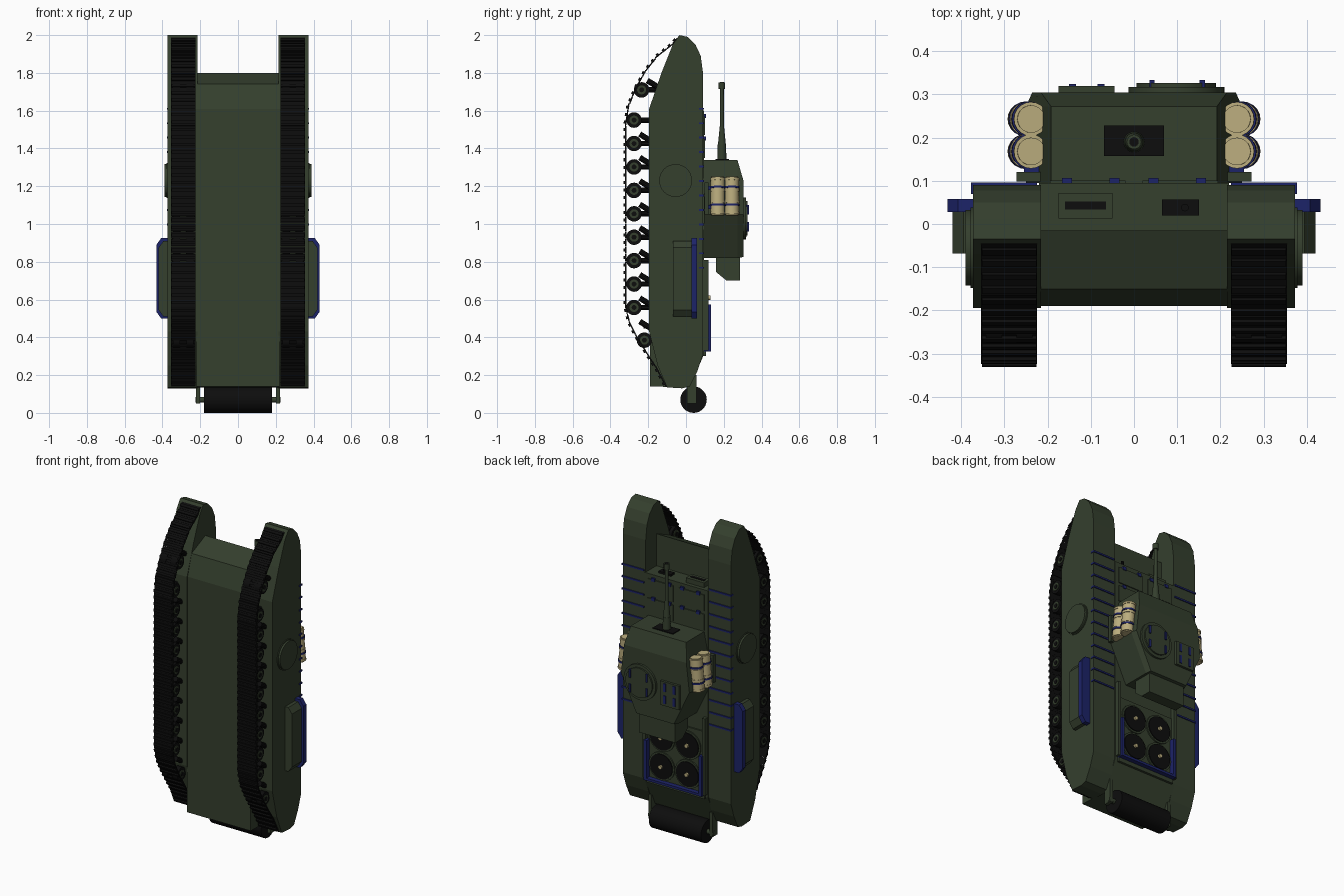
import bpy, bmesh, math
from mathutils import Vector, Matrix

if "Cube" in bpy.data.objects:
    bpy.data.objects.remove(bpy.data.objects["Cube"])

def material(name, rgb):
    m = bpy.data.materials.new(name)
    m.diffuse_color = (*rgb, 1)
    m.use_nodes = True
    m.node_tree.nodes["Principled BSDF"].inputs["Base Color"].default_value = m.diffuse_color
    return m

GREEN = material("olive_paint", (0.035, 0.05, 0.027))
BLACK = material("dark_rubber", (0.004, 0.004, 0.004))
BLUE = material("blue_trim", (0.012, 0.017, 0.14))
TAN = material("tan_barrel", (0.5, 0.42, 0.21))

def finish(name, bm, mat, smooth=False):
    bmesh.ops.recalc_face_normals(bm, faces=bm.faces)
    me = bpy.data.meshes.new(name)
    bm.to_mesh(me)
    bm.free()
    ob = bpy.data.objects.new(name, me)
    bpy.context.collection.objects.link(ob)
    me.materials.append(mat)
    if smooth:
        bpy.ops.object.select_all(action='DESELECT')
        ob.select_set(True)
        bpy.context.view_layer.objects.active = ob
        bpy.ops.object.shade_smooth_by_angle(angle=math.radians(35))
    return ob

def loft(name, rings, mat):
    """Closed solid through rings of equal point count."""
    bm = bmesh.new()
    vs = [[bm.verts.new(p) for p in r] for r in rings]
    n = len(vs[0])
    for a, b in zip(vs, vs[1:]):
        for i in range(n):
            bm.faces.new((a[i], a[(i + 1) % n], b[(i + 1) % n], b[i]))
    bm.faces.new(vs[0])
    bm.faces.new(vs[-1])
    return finish(name, bm, mat)

def side_prism(name, yz, x0, x1, mat):
    return loft(name, [[(x, y, z) for y, z in yz] for x in (x0, x1)], mat)

def add_box(bm, x, y, z, rot=None):
    c = Vector((sum(x) / 2, sum(y) / 2, sum(z) / 2))
    s = Matrix.Diagonal((abs(x[1] - x[0]), abs(y[1] - y[0]), abs(z[1] - z[0]), 1))
    bmesh.ops.create_cube(bm, size=1, matrix=Matrix.Translation(c) @ (rot or Matrix()) @ s)

def box(name, x, y, z, mat):
    bm = bmesh.new()
    add_box(bm, x, y, z)
    return finish(name, bm, mat)

def rod(name, p, q, r, mat, r2=None, n=20):
    p, q = Vector(p), Vector(q)
    d = q - p
    bm = bmesh.new()
    m = Matrix.Translation((p + q) / 2) @ d.to_track_quat('Z', 'Y').to_matrix().to_4x4()
    bmesh.ops.create_cone(bm, cap_ends=True, segments=n, radius1=r,
                          radius2=r if r2 is None else r2, depth=d.length, matrix=m)
    return finish(name, bm, mat, True)

def walk(path, count):
    """Evenly spaced points and directions along a polyline."""
    pts = [Vector(p) for p in path]
    segs = list(zip(pts, pts[1:]))
    total = sum((b - a).length for a, b in segs)
    for i in range(count):
        t = (i + 0.5) * total / count
        for a, b in segs:
            l = (b - a).length
            if t <= l:
                yield a.lerp(b, t / l), (b - a).normalized(), total / count
                break
            t -= l

# central hull with nose step and driver's plate
side_prism("hull", [(-.19, .14), (-.19, 1.61), (-.15, 1.74), (-.015, 1.80), (-.015, 1.6),
                    (.095, 1.6), (.095, .31), (.02, .135)], -.22, .22, GREEN)

POD = [(-.035, 2.0), (.01, 1.99), (.05, 1.95), (.078, 1.89), (.09, 1.8), (.09, .31), (.06, .22),
       (.02, .14), (-.02, .13), (-.10, .135), (-.15, .25), (-.195, .43), (-.195, 1.61),
       (-.13, 1.80), (-.07, 1.95)]
TRACK = [(-.045, 1.985), (-.08, 1.945), (-.15, 1.89), (-.215, 1.81), (-.27, 1.71), (-.305, 1.62), (-.319, 1.53),
         (-.319, .56), (-.30, .48), (-.265, .41), (-.21, .32), (-.155, .235), (-.105, .14)]
WHEELS = [(-.275, 1.55 - .124 * i) for i in range(9)] + [(-.235, 1.71), (-.22, .385)]

for s, side in ((1, "right"), (-1, "left")):
    # track pod, skirt details
    side_prism(f"track_pod_{side}", POD, s * .215, s * .373, GREEN)
    rod(f"side_door_{side}", (s * .37, -.055, 1.23), (s * .39, -.055, 1.23), .087, GREEN, n=32)
    rod(f"side_door_rim_{side}", (s * .37, -.055, 1.23), (s * .378, -.055, 1.23), .093, GREEN, n=32)

    # track links
    bm = bmesh.new()
    for p, d, l in walk(TRACK, 50):
        rot = Matrix.Rotation(math.atan2(-d.y, -d.x) + math.pi / 2, 4, 'X')
        for w, th, ln, off in ((.13, .007, l * .98, 0), (.126, .016, l * .4, .004)):
            nrm = Vector((d.y, -d.x)) * off
            y, z = p + nrm
            add_box(bm, (s * .289 - w / 2, s * .289 + w / 2), (y - th / 2, y + th / 2),
                    (z - ln / 2, z + ln / 2), rot)
    finish(f"track_{side}", bm, BLACK)

    # road wheels, swing arms and springs
    for i, (y, z) in enumerate(WHEELS):
        for k, (a, b) in enumerate(((.235, .272), (.306, .343))):
            rod(f"wheel_{side}_{i}_{k}", (s * a, y, z), (s * b, y, z), .041, BLACK)
        rod(f"wheel_hub_{side}_{i}", (s * .23, y, z), (s * .346, y, z), .024, GREEN)
        rod(f"wheel_axle_{side}_{i}", (s * .226, y, z), (s * .35, y, z), .013, BLACK, n=12)
        if i < 10:
            rod(f"swing_arm_{side}_{i}", (s * .289, y, z), (s * .289, -.15, z), .014, BLACK, n=10)
            for x in (.26, .32):
                rod(f"spring_{side}_{i}", (s * x, y + .03, z + .05 - .124 * (i < 9)),
                    (s * x, y + .095, z + .01 - .124 * (i < 9)), .015, BLACK, n=10)
    rod(f"rear_stub_{side}", (s * .289, -.225, .46), (s * .289, -.18, .46), .014, BLACK, n=10)

    # side intake boxes with blue lid
    for nm, xo, y0, y1, z0, z1, mat in (("intake_box", .42, -.068, .03, .51, .91, GREEN),
                                        ("intake_lid", .432, .028, .058, .50, .925, BLUE)):
        plan = [(.36, z0), (xo - .025, z0), (xo, z0 + .035), (xo, z1 - .035), (xo - .025, z1), (.36, z1)]
        loft(f"{nm}_{side}", [[(s * x, y, z) for x, z in plan] for y in (y0, y1)], mat)

    # fender straps
    for i in range(12):
        z = 1.61 - .0765 * i
        box(f"fender_strap_{side}_{i}", (s * .225, s * .377), (.07, .096), (z - .005, z + .005), BLUE)

    # barrels strapped to the turret
    for j, y in enumerate((.168, .243)):
        f, b = Vector((s * .238, y, 1.25)), Vector((s * .254, y, 1.045))
        rod(f"barrel_{side}_{j}", f.lerp(b, .04), f.lerp(b, .96), .037, TAN)
        rod(f"barrel_ends_{side}_{j}", f, b, .032, TAN)
        for k, t in enumerate((.06, .35, .65, .94)):
            rod(f"barrel_hoop_{side}_{j}_{k}", f.lerp(b, t - .03), f.lerp(b, t + .03), .0395, TAN)
        for k, t in enumerate((.27, .73)):
            rod(f"barrel_strap_{side}_{j}_{k}", f.lerp(b, t - .025), f.lerp(b, t + .025), .041, BLUE)
    box(f"barrel_rack_{side}", (s * .2, s * .272), (.098, .12), (1.05, 1.22), GREEN)
    for z in (1.09, 1.19):
        box(f"rack_clip_{side}", (s * .2, s * .255), (.118, .135), (z - .01, z + .01), BLUE)

    # engine deck posts and blue guard
    box(f"deck_post_{side}", (s * .195, s * .215), (.09, .12), (.33, .81), GREEN)
    box(f"deck_guard_{side}", (s * .18, s * .2), (.09, .133), (.33, .575), BLUE)

    # engine fans
    for z in (.43, .61):
        rod(f"fan_ring_{side}", (s * .09, .09, z), (s * .09, .112, z), .088, GREEN, n=28)
        rod(f"fan_{side}", (s * .09, .09, z), (s * .09, .118, z), .077, BLACK, n=28)
        rod(f"fan_hub_{side}", (s * .09, .11, z), (s * .09, .13, z), .012, TAN, n=12)

    # front hatches on the deck with hinges
    for z in (1.40, 1.52):
        box(f"deck_hatch_{side}", (s * .02, s * .195), (.09, .101), (z - .05, z + .05), GREEN)
        for x in (.045, .155):
            box(f"hatch_hinge_{side}", (s * (x - .012), s * (x + .012)), (.09, .106),
                (z + .042, z + .062), BLUE)

    # rear roller bracket
    box(f"roller_bracket_{side}", (s * .2, s * .222), (.005, .055), (.05, .2), GREEN)

box("deck_guard_rear", (-.2, .2), (.09, .133), (.325, .34), BLUE)
box("engine_deck", (-.19, .19), (.09, .104), (.33, .72), GREEN)
box("deck_step", (-.2, .2), (.09, .105), (.3, .33), GREEN)

# rear roller
rod("roller", (-.18, .04, .07), (.18, .04, .07), .07, BLACK, n=28)
rod("roller_axle", (-.225, .04, .07), (.225, .04, .07), .015, GREEN, n=12)

# driver's plate fittings
box("vision_frame", (-.175, -.05), (.013, .072), (1.59, 1.63), GREEN)
box("vision_slit", (-.16, -.065), (.033, .052), (1.6, 1.633), BLACK)
box("front_gun_mount", (.065, .15), (.02, .057), (1.59, 1.612), BLACK)
rod("front_gun", (.118, .038, 1.6), (.118, .038, 1.66), .009, BLACK, n=10)

# turret
def plan(half, y):
    return [(x, y, z) for x, z in half] + [(-x, y, z) for x, z in reversed(half)]

WIDE = [(.192, 1.34), (.25, 1.05), (.14, .82)]
loft("turret", [plan(WIDE, .095), plan(WIDE, .272),
                plan([(.215, 1.23), (.236, 1.05), (.13, .825)], .304)], GREEN)
side_prism("turret_bustle", [(.285, .83), (.285, .70), (.215, .70), (.16, .745), (.16, .83)],
           -.125, .125, GREEN)

# gun
box("mantlet", (-.07, .07), (.157, .228), (1.33, 1.345), BLACK)
G = .19
for nm, z0, z1, r0, r1, mat in (("gun_collar", 1.34, 1.42, .024, .022, GREEN), ("gun_taper", 1.42, 1.52, .021, .011, GREEN),
                                ("gun_tube", 1.5, 1.73, .011, .010, GREEN), ("muzzle", 1.715, 1.75, .017, .017, GREEN),
                                ("muzzle_bore", 1.74, 1.752, .011, .011, BLACK)):
    rod(nm, (0, G, z0), (0, G, z1), r0, mat, r1, 16)

# commander's hatch and loader's hatch
rod("cupola", (.098, .295, 1.03), (.098, .317, 1.03), .111, GREEN, n=32)
rod("cupola_lid", (.098, .31, 1.03), (.098, .326, 1.03), .092, GREEN, n=32)
for x in (.042, .158):
    for z in (.985, 1.075):
        box("cupola_hinge", (x - .006, x + .006), (.31, .333), (z - .025, z + .025), BLUE)
box("loader_hatch", (-.175, -.045), (.295, .319), (.93, 1.08), GREEN)
for x in (-.142, -.076):
    for z in (.97, 1.045):
        box("loader_hinge", (x - .008, x + .008), (.31, .324), (z - .025, z + .025), BLUE)
